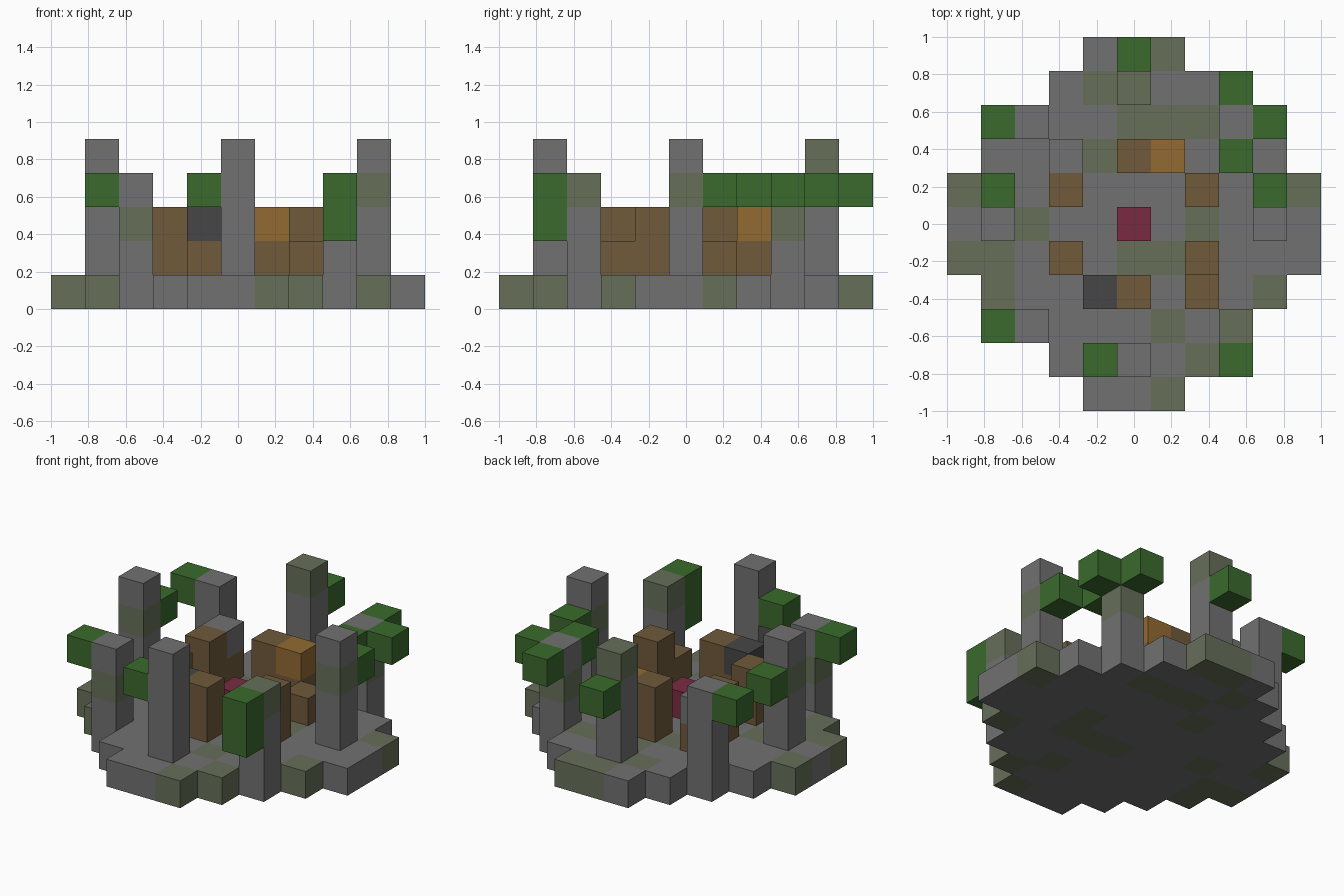
import bpy
import bmesh
from mathutils import Vector

cube = bpy.data.objects.get("Cube")
if cube:
    bpy.data.objects.remove(cube, do_unlink=True)

SIZE = 2 / 11          # edge of one block
HALF = 5               # blocks from the centre to the rim


def linear(c):
    c /= 255
    return c / 12.92 if c <= 0.04045 else ((c + 0.055) / 1.055) ** 2.4


def make_material(name, rgb):
    color = (*[linear(c) for c in rgb], 1)
    mat = bpy.data.materials.new(name)
    mat.use_nodes = True
    mat.diffuse_color = color
    bsdf = next(n for n in mat.node_tree.nodes if n.type == 'BSDF_PRINCIPLED')
    bsdf.inputs["Base Color"].default_value = color
    return mat


MATERIALS = {
    "s": make_material("grey stone", (113, 113, 113)),
    "m": make_material("mossy stone", (102, 111, 89)),
    "l": make_material("green leaves", (59, 106, 45)),
    "w": make_material("brown wood", (112, 90, 59)),
    "o": make_material("orange wood", (146, 106, 50)),
    "d": make_material("dark stone", (70, 70, 70)),
    "r": make_material("red core", (122, 43, 66)),
}

# Floor plan, back row first
FLOOR = """
....smm....
...smsss...
..sssmmms..
.sssmsssss.
msssssssssm
ssmssssmsss
mmsssmmmsss
.msssssssm.
..ssssmss..
...ssssm...
....ssm....
""".split()

# Each column is (x, y, blocks from bottom to top), standing on the floor
PILLARS = [
    (0, -4, "ssss"), (0, 4, "sssm"), (-4, 0, "ssms"), (4, 0, "ssms"),
    (-3, -3, "sms"), (3, -3, "ssm"), (-3, 3, "sss"), (3, 3, "sms"),
]
INNER_WALL = [
    (-2, -1, "ww"), (-2, 1, "ww"), (2, -1, "ww"), (2, 1, "w"),
    (-2, 2, "ws"), (0, 2, "ww"), (1, 2, "wo"),
    (-1, -2, "wd"), (0, -2, "ww"), (2, -2, "w"),
]
# Leaf blocks hang beside the pillars; a space is an empty block
LEAVES = [(x, y, "  l") for x, y in (
    (-1, -4), (-4, -3), (-4, 1), (-4, 3), (0, 5),
    (3, 4), (4, 3), (3, 2), (4, 1))] + [(3, -4, " ll")]


def columns(items):
    return {(x, y, z): c for x, y, stack in items
            for z, c in enumerate(stack, 1) if c != " "}


PARTS = {
    "floor": {(i - HALF, HALF - j, 0): c for j, row in enumerate(FLOOR)
              for i, c in enumerate(row) if c != "."},
    "outer_pillars": columns(PILLARS),
    "inner_wall": columns(INNER_WALL),
    "leaf_blocks": columns(LEAVES),
    "centre_core": columns([(0, 0, "r")]),
}
FILLED = set().union(*PARTS.values())


def build_part(name, cells):
    """Make a quad for every block side that touches open air."""
    keys = sorted(set(cells.values()))
    bm = bmesh.new()
    for cell, key in cells.items():
        centre = Vector(cell) + Vector((0, 0, 0.5))
        for axis in range(3):
            for sign in (-1, 1):
                n = Vector((0, 0, 0))
                n[axis] = sign
                if tuple(int(a + b) for a, b in zip(cell, n)) in FILLED:
                    continue
                u = Vector((0, 0, 0))
                u[(axis + 1) % 3] = 1
                v = n.cross(u)
                corners = [n + u + v, n - u + v, n - u - v, n + u - v]
                face = bm.faces.new(
                    [bm.verts.new((centre + c / 2) * SIZE) for c in corners])
                face.material_index = keys.index(key)
    bmesh.ops.remove_doubles(bm, verts=bm.verts, dist=SIZE / 100)
    bm.normal_update()
    mesh = bpy.data.meshes.new(name)
    bm.to_mesh(mesh)
    bm.free()
    for key in keys:
        mesh.materials.append(MATERIALS[key])
    bpy.context.collection.objects.link(bpy.data.objects.new(name, mesh))


for part_name, part_cells in PARTS.items():
    build_part(part_name, part_cells)
